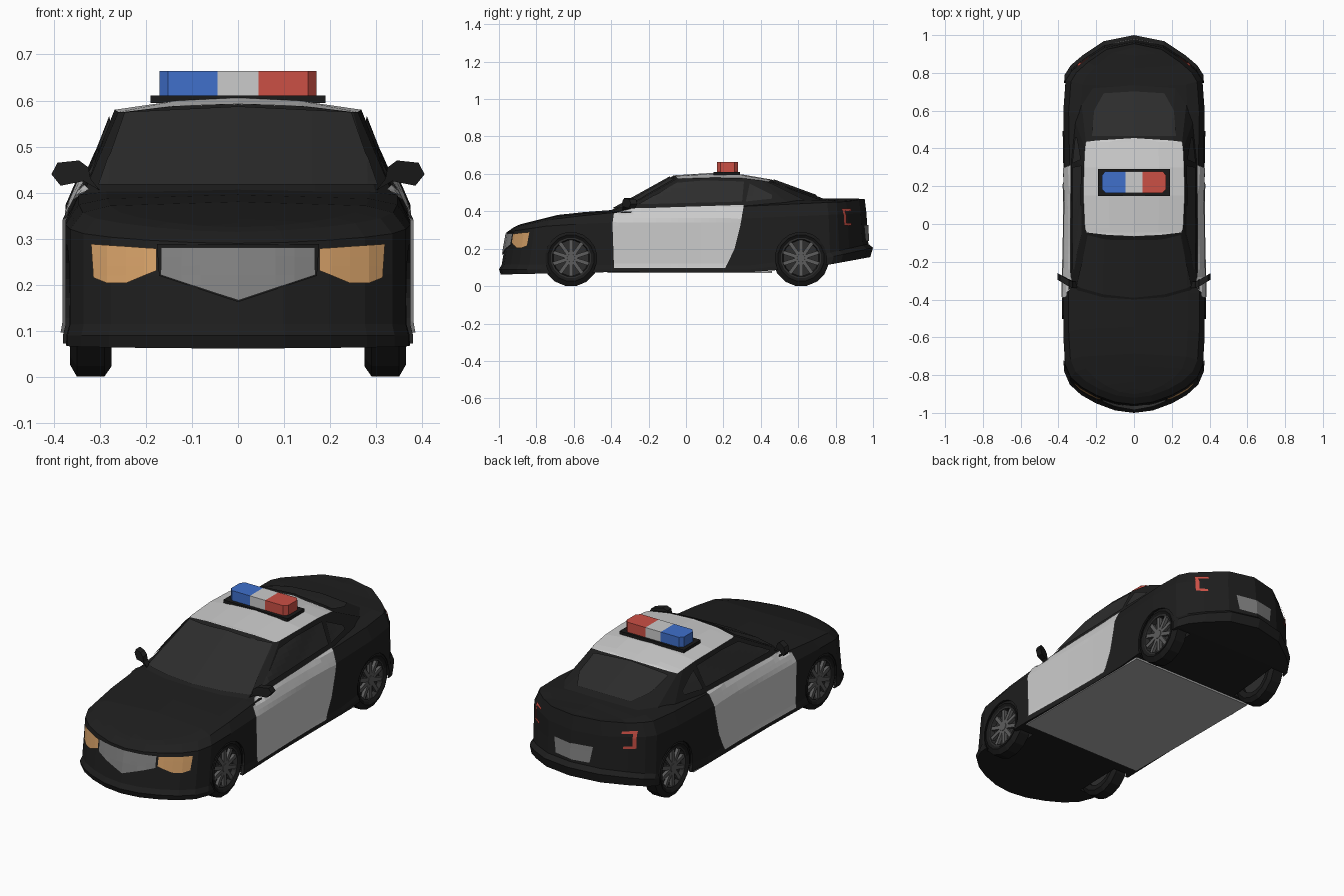
import bpy, bmesh, math
from mathutils import Vector, Matrix
from mathutils.bvhtree import BVHTree

if "Cube" in bpy.data.objects:
    bpy.data.objects.remove(bpy.data.objects["Cube"])


def mat(name, r, g=None, b=None):
    m = bpy.data.materials.new(name)
    m.diffuse_color = (r, r if g is None else g, r if b is None else b, 1)
    m.use_nodes = True
    m.node_tree.nodes["Principled BSDF"].inputs["Base Color"].default_value = m.diffuse_color
    return m


BLACK = mat("black_paint", 0.013)
WHITE = mat("white_paint", 0.65)
GLASS = mat("dark_glass", 0.026)
RUBBER = mat("rubber", 0.01)
METAL = mat("dark_metal", 0.11)
GREY = mat("mid_grey", 0.22)
PAN = mat("floor_grey", 0.42)
AMBER = mat("amber", 0.68, 0.36, 0.14)
RED = mat("red", 0.6, 0.08, 0.06)
BLUE = mat("blue", 0.05, 0.16, 0.6)


def finish(name, bm, material):
    me = bpy.data.meshes.new(name)
    bm.to_mesh(me)
    bm.free()
    me.materials.append(material)
    ob = bpy.data.objects.new(name, me)
    bpy.context.collection.objects.link(ob)
    return ob


def interp(table, y):
    for (y0, z0), (y1, z1) in zip(table, table[1:]):
        if y <= y1:
            return z0 + (z1 - z0) * max(0, (y - y0) / (y1 - y0))
    return table[-1][1]


def shell(name, rows, material):
    """Skin of half outlines stacked in rows, mirrored across x = 0."""
    bm = bmesh.new()
    for s in (1, -1):
        g = [[bm.verts.new((s * x, y, z)) for x, y, z in row] for row in rows]
        for a, b in zip(g, g[1:]):
            for i in range(len(a) - 1):
                bm.faces.new((a[i], a[i + 1], b[i + 1], b[i]))
    bmesh.ops.remove_doubles(bm, verts=bm.verts, dist=0.0005)
    bmesh.ops.recalc_face_normals(bm, faces=bm.faces)
    c = Vector((0, 0.15, 0.3))
    if sum(f.normal.dot(f.calc_center_median() - c) for f in bm.faces) < 0:
        bmesh.ops.reverse_faces(bm, faces=bm.faces)
    return finish(name, bm, material)


def prism(name, pts, axis, lo, hi, material):
    """Polygon in the other two axes, extruded along one axis."""
    bm = bmesh.new()
    ends = []
    for h in (lo, hi):
        ends.append([])
        for p in pts:
            co = list(p)
            co.insert(axis, h)
            ends[-1].append(bm.verts.new(co))
    n = len(pts)
    bm.faces.new(ends[0])
    bm.faces.new(ends[1])
    for i in range(n):
        j = (i + 1) % n
        bm.faces.new((ends[0][i], ends[0][j], ends[1][j], ends[1][i]))
    bmesh.ops.recalc_face_normals(bm, faces=bm.faces)
    return finish(name, bm, material)


# Body: plan outline repeated at several heights
outline = [(0, -1), (.1, -.987), (.2, -.95), (.28, -.905), (.34, -.85), (.37, -.78), (.38, -.62),
           (.38, -.4), (.372, -.1), (.37, .1), (.375, .35), (.38, .62), (.367, .79), (.335, .84),
           (.27, .895), (.16, .968), (0, 1)]
base_z = [(-1, .062), (-.4, .075), (.45, .075), (.75, .11), (1, .155)]
levels = [  # width scale, front scale, rear scale, height along y
    (0, .99, .985, base_z),
    (1, .99, .985, base_z),
    (1, 1, 1, [(-1, .09), (.45, .09), (.75, .15), (1, .205)]),
    (.985, .985, .975, [(-1, .115), (.45, .11), (.75, .17), (1, .225)]),
    (.985, .968, .97, [(-1, .22), (.5, .24), (1, .3)]),
    (.985, .955, .965, [(-1, .29), (-.75, .325), (-.4, .34), (.3, .36), (1, .39)]),
    (.91, .92, .955, [(-1, .315), (-.9, .335), (-.75, .362), (-.4, .395), (.3, .425), (.9, .452), (1, .467)]),
    (.75, .9, .935, [(-1, .325), (-.75, .378), (-.4, .402), (.3, .44), (.7, .463), (.9, .455), (1, .465)]),
    (0, .88, .92, [(-1, .332), (-.75, .387), (-.4, .41), (.3, .445), (.7, .468), (1, .468)]),
]
rows = [[(x * sx, y * (yf if y < 0 else yr), interp(tab, y)) for x, y in outline]
        for sx, yf, yr, tab in levels]
body = shell("body", rows, BLACK)

# Cabin sides and roof panel
belt = [(0, -.42), (.17, -.4), (.3, -.36), (.335, -.3), (.335, 0), (.335, .35), (.315, .55),
        (.28, .66), (.22, .74), (0, .77)]
belt = [(x, y, interp([(-.42, .395), (.35, .42), (.76, .455)], y)) for x, y in belt]
roof = [(0, -.065, .592), (.14, -.058, .588), (.25, -.045, .575), (.26, -.02, .575), (.268, .15, .58),
        (.265, .3, .577), (.26, .4, .565), (.255, .435, .558), (.2, .442, .56), (0, .455, .57)]
ridge_z = [(-.065, .592), (.15, .606), (.3, .597), (.455, .57)]
ridge = [(0, y, interp(ridge_z, y)) for _, y, _ in roof]
crown = [(x * .5, y, z + .75 * (c[2] - z)) for (x, y, z), c in zip(roof, ridge)]
shells = [body, shell("cabin", [belt, roof], BLACK), shell("roof", [roof, crown, ridge], WHITE)]

# Surface used to lay panels on the car
surf = bmesh.new()
for ob in shells:
    surf.from_mesh(ob.data)
tree = BVHTree.FromBMesh(surf)
surf.free()


def panel(name, pts, axis, sign, material, lift=0.006):
    """Flat polygon cut into a grid and projected onto the car along an axis."""
    bm = bmesh.new()
    vs = []
    for p in pts:
        co = list(p)
        co.insert(axis, 3 * sign)
        vs.append(bm.verts.new(co))
    bm.faces.new(vs)
    for k in {0, 1, 2} - {axis}:
        no = Vector((0, 0, 0))
        no[k] = 1
        step = .02 if k == 2 else .04
        for i in range(-25, 31):
            bmesh.ops.bisect_plane(bm, geom=bm.verts[:] + bm.edges[:] + bm.faces[:],
                                   plane_co=no * i * step, plane_no=no)
    d = Vector((0, 0, 0))
    d[axis] = -sign
    for v in bm.verts:
        hit, no, _, _ = tree.ray_cast(v.co, d)
        if hit is None:
            hit, no, _, _ = tree.find_nearest(v.co)
        v.co = hit + no * (lift if no.dot(d) < 0 else -lift)
    bm.normal_update()
    if sum(f.normal.dot(d) for f in bm.faces) > 0:
        bmesh.ops.reverse_faces(bm, faces=bm.faces)
    return finish(name, bm, material)


# Glass front and rear, grille, rear plate
panel("windscreen", [(-.3, .413), (.3, .413), (.245, .57), (0, .582), (-.245, .57)], 1, -1, GLASS)
panel("rear_window", [(-.22, .465), (.22, .465), (.21, .6), (.16, .69), (0, .7), (-.16, .69), (-.21, .6)], 2, 1, GLASS)
panel("grille_frame", [(-.175, .288), (.175, .288), (.17, .219), (0, .162), (-.17, .219)], 1, -1, RUBBER, .004)
panel("grille", [(-.165, .28), (.165, .28), (.165, .22), (0, .165), (-.165, .22)], 1, -1, GREY, .008)
panel("rear_plate", [(-.115, .325), (.115, .325), (.1, .24), (-.1, .24)], 1, 1, GREY)

for s, side in ((1, "right"), (-1, "left")):
    # Doors, side windows, lamps
    panel(side + "_door", [(-.393, .33), (-.385, .095), (.21, .095), (.26, .2), (.29, .32), (.31, .432),
                           (-.28, .412), (-.385, .385)], 0, s, WHITE, .007)
    panel(side + "_side_window", [(-.25, .435), (-.05, .55), (.1, .563), (.31, .557), (.3, .45)], 0, s, GLASS)
    panel(side + "_quarter_window", [(.34, .545), (.46, .485), (.46, .465), (.32, .45)], 0, s, GLASS)
    panel(side + "_headlight", [(s * x, z) for x, z in ((.315, .288), (.31, .215), (.28, .203), (.24, .203),
                                                        (.175, .23), (.175, .278))], 1, -1, AMBER)
    for part, x0, x1, z0, z1 in (("top", .235, .295, .4, .413), ("bottom", .245, .295, .325, .338),
                                 ("outer", .28, .295, .338, .4)):
        panel(f"{side}_tail_light_{part}", [(s * x0, z0), (s * x1, z0), (s * x1, z1), (s * x0, z1)], 1, 1, RED)
    # Door mirror, swept back towards its tip
    mirror = prism(side + "_mirror", [(s * x, z) for x, z in (
        (.3, .405), (.335, .425), (.385, .415), (.405, .44), (.392, .465), (.345, .47), (.325, .455), (.32, .43))],
        1, -.34, -.305, BLACK)
    for v in mirror.data.vertices:
        v.co.y += max(0, abs(v.co.x) - .33) * .6


def lathe(name, profile, centre, s, material, n=16):
    """Spin (x, radius) points about the wheel axle."""
    bm = bmesh.new()
    rings = [[bm.verts.new((s * x, centre[0] + r * math.sin((i + .5) * math.tau / n),
                            centre[1] - r * math.cos((i + .5) * math.tau / n))) for i in range(n)]
             for x, r in profile]
    for a, b in zip(rings, rings[1:]):
        for i in range(n):
            j = (i + 1) % n
            bm.faces.new((a[i], a[j], b[j], b[i]))
    bmesh.ops.remove_doubles(bm, verts=bm.verts, dist=.0001)
    bmesh.ops.recalc_face_normals(bm, faces=bm.faces)
    return finish(name, bm, material)


cutters = []
for s, side in ((1, "right"), (-1, "left")):
    for y, end in ((-.615, "front"), (.615, "rear")):
        name, c = f"{end}_{side}_", (y, .15)
        # Tyre, rim and hub
        lathe(name + "tyre", [(.355, .108), (.365, .125), (.35, .152), (.29, .152), (.275, .13), (.28, .1),
                              (.355, .108)], c, s, RUBBER)
        lathe(name + "rim", [(.335, 0), (.335, .095), (.359, .1), (.359, .109), (.3, .109), (.3, 0)], c, s, GLASS)
        lathe(name + "hub", [(.357, 0), (.357, .022), (.335, .03)], c, s, METAL, 10)
        # Spokes
        bm = bmesh.new()
        for k in range(10):
            m = (Matrix.Translation((s * .347, y, .15)) @ Matrix.Rotation(k * math.tau / 10, 4, 'X')
                 @ Matrix.Translation((0, 0, .06)) @ Matrix.Diagonal((.016, .02, .085, 1)))
            bmesh.ops.create_cube(bm, size=1, matrix=m)
        finish(name + "spokes", bm, METAL)
        # Wheel well cutter: wide inside, narrower opening in the body side
        cut = lathe(name + "arch_cutter", [(.27, 0), (.27, .158), (.352, .158), (.362, .138), (.5, .138), (.5, 0)],
                    c, s, RUBBER, 20)
        cut.hide_render = True
        mod = body.modifiers.new("arch", 'BOOLEAN')
        mod.operation, mod.solver, mod.object = 'DIFFERENCE', 'EXACT', cut
        cutters.append(cut)

# Cut the wheel wells into the body
dg = bpy.context.evaluated_depsgraph_get()
body_mesh = bpy.data.meshes.new_from_object(body.evaluated_get(dg))
body.modifiers.clear()
body.data = body_mesh
for cut in cutters:
    bpy.data.objects.remove(cut)

# Floor pan
prism("floor", [(-.368, -.42), (.368, -.42), (.368, .46), (-.368, .46)], 2, .07, .08, PAN)

# Roof light bar
prism("light_bar_base", [(-.19, .147), (.19, .147), (.19, .29), (-.19, .29)], 2, .595, .611, RUBBER)
prism("light_bar_centre", [(-.045, .165), (.045, .165), (.045, .278), (-.045, .278)], 2, .611, .664, WHITE)
for s, side, m in ((1, "right", RED), (-1, "left", BLUE)):
    prism(side + "_light", [(s * x, y) for x, y in ((.045, .165), (.152, .165), (.17, .185), (.17, .258),
                                                    (.152, .278), (.045, .278))], 2, .611, .664, m)
